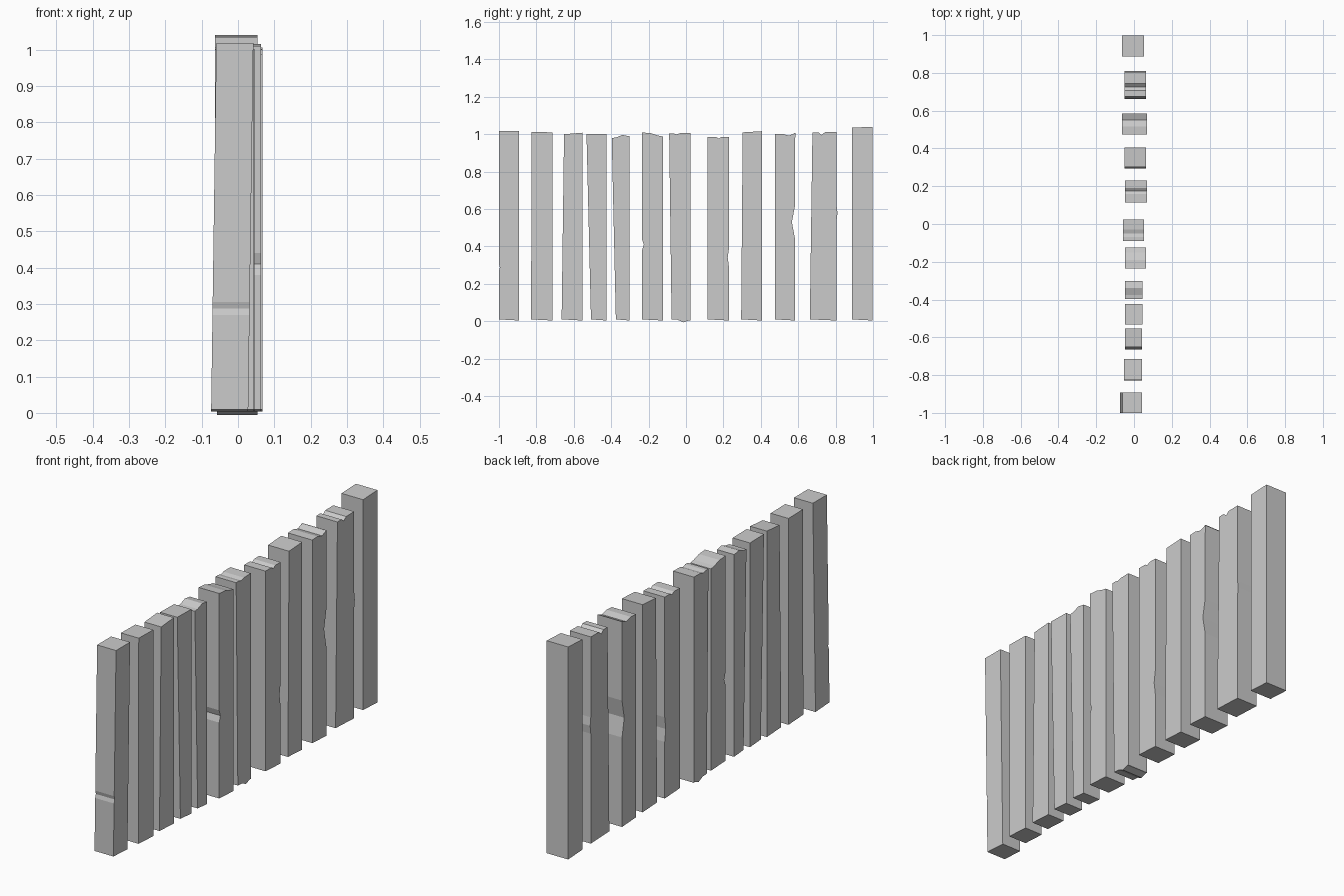
import bpy, bmesh

if "Cube" in bpy.data.objects:
    bpy.data.objects.remove(bpy.data.objects["Cube"])

# Planks: x range, front y at bottom and top, back y, top height front and back
PLANKS = [
    (-.06, .042, -1, -1, -.892, 1.018, 1.018),
    (-.053, .043, -.828, -.826, -.714, 1.012, 1.01),
    (-.048, .042, -.665, -.652, -.554, 1.0, 1.008),
    (-.048, .045, -.508, -.532, -.424, 1.002, 1.0),
    (-.048, .045, -.375, -.397, -.302, .98, .99),
    (-.048, .063, -.235, -.236, -.124, 1.01, .988),
    (-.058, .053, -.077, -.09, .023, 1.004, 1.007),
    (-.047, .068, .115, .115, .231, .986, .986),
    (-.05, .063, .295, .303, .405, 1.01, 1.016),
    (-.063, .068, .475, .475, .583, 1.0, 1.006),
    (-.05, .063, .662, .676, .805, 1.01, 1.012),
    (-.063, .053, .887, .888, .998, 1.035, 1.04),
]

# Chips per plank: side, position along that side, depth, half length
CHIPS = {
    0: [("front", .287, .005, .018)],
    4: [("top", -.34, -.01, .035)],
    5: [("front", .41, .01, .03), ("top", -.19, -.005, .04)],
    6: [("top", -.05, .006, .02), ("bottom", -.015, -.012, .03)],
    7: [("back", .34, .008, .06), ("top", .175, .01, .015)],
    9: [("back", .53, .017, .09), ("top", .55, .012, .035)],
    10: [("back", .58, -.005, .04), ("top", .725, .015, .018)],
}


def edge(a, b, side, chips):
    """Outline points from a towards b, pushed inwards at each chip."""
    axis = 1 if side in ("front", "back") else 0
    inward = {"front": 1, "top": -1, "back": -1, "bottom": 1}[side]
    points = [a]
    for s, at, depth, half in chips:
        if s != side:
            continue
        step = half if b[axis] > a[axis] else -half
        for pos, d in ((at - step, 0), (at, depth), (at + step, 0)):
            t = (pos - a[axis]) / (b[axis] - a[axis])
            p = [a[k] + (b[k] - a[k]) * t for k in (0, 1)]
            p[1 - axis] += inward * d
            points.append(tuple(p))
    return points


def plank(name, x0, x1, bottom_y, top_y, back_y, top_front, top_back, chips, lean):
    """Side outline extruded across the plank width in x."""
    corners = [(bottom_y, .01), (top_y, top_front), (back_y, top_back), (back_y, .004)]
    sides = ("front", "top", "back", "bottom")
    outline = [p for i, s in enumerate(sides)
               for p in edge(corners[i], corners[(i + 1) % 4], s, chips)]
    bm = bmesh.new()
    face = bm.faces.new([bm.verts.new((x0 + lean * (z - 1), y, z)) for y, z in outline])
    ext = bmesh.ops.extrude_face_region(bm, geom=[face])
    moved = [g for g in ext["geom"] if isinstance(g, bmesh.types.BMVert)]
    bmesh.ops.translate(bm, verts=moved, vec=(x1 - x0, 0, 0))
    bmesh.ops.recalc_face_normals(bm, faces=bm.faces)
    mesh = bpy.data.meshes.new(name)
    bm.to_mesh(mesh)
    bm.free()
    bpy.context.collection.objects.link(bpy.data.objects.new(name, mesh))


# Row of fence planks; the first one leans sideways
for i, spec in enumerate(PLANKS):
    plank(f"fence_plank_{i + 1:02d}", *spec, CHIPS.get(i, []), .014 if i == 0 else 0)
